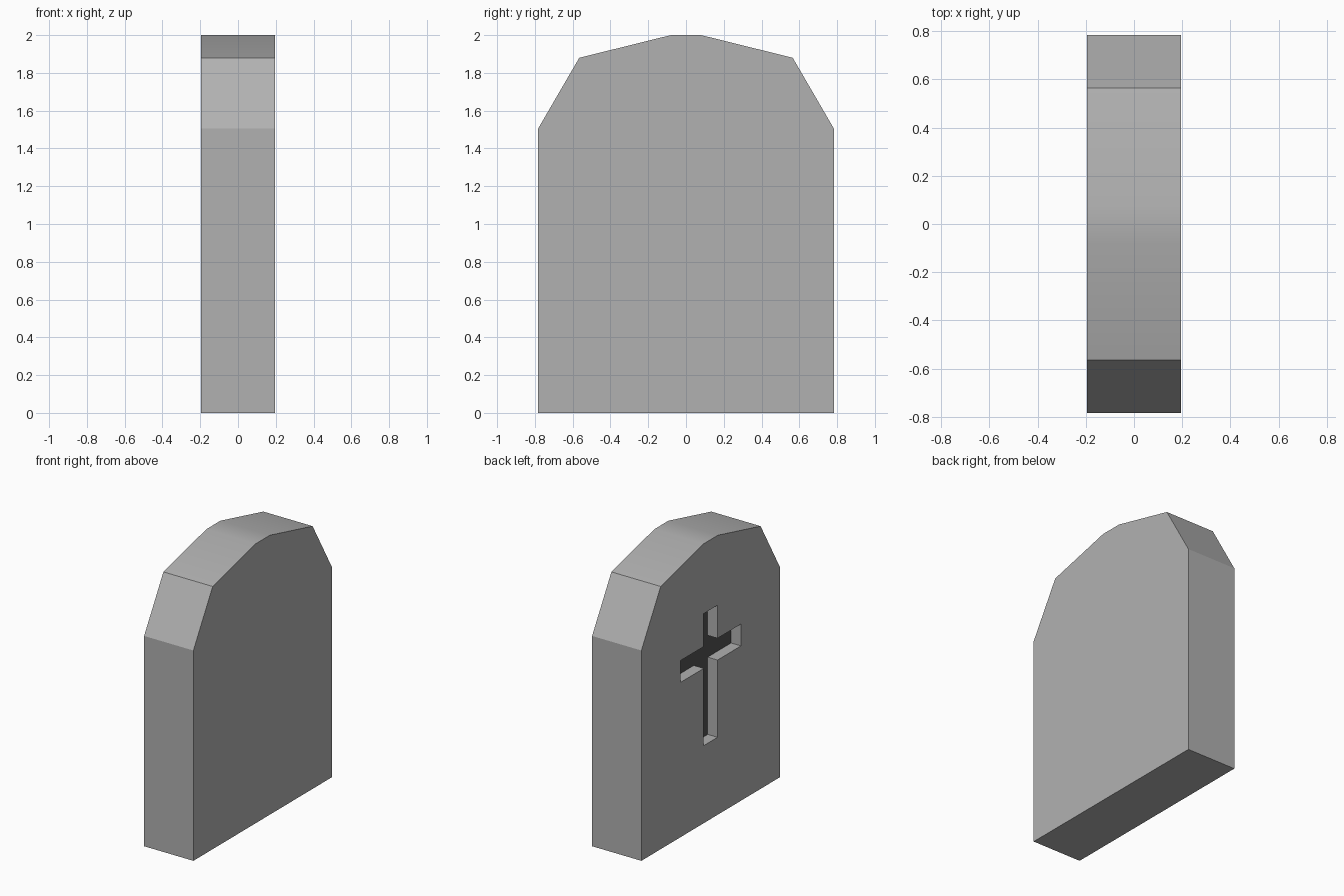
import bpy, bmesh, math

if "Cube" in bpy.data.objects:
    bpy.data.objects.remove(bpy.data.objects["Cube"])

HALF_T = 0.195   # half thickness of the slab
DEPTH = 0.078    # depth of the carved cross


def prism(name, outline, x0, x1):
    """Extrude a (y, z) outline along x from x0 to x1."""
    bm = bmesh.new()
    face = bm.faces.new([bm.verts.new((x0, y, z)) for y, z in outline])
    ext = bmesh.ops.extrude_face_region(bm, geom=[face])
    moved = [v for v in ext["geom"] if isinstance(v, bmesh.types.BMVert)]
    bmesh.ops.translate(bm, verts=moved, vec=(x1 - x0, 0, 0))
    bmesh.ops.recalc_face_normals(bm, faces=bm.faces)
    mesh = bpy.data.meshes.new(name)
    bm.to_mesh(mesh)
    bm.free()
    obj = bpy.data.objects.new(name, mesh)
    bpy.context.collection.objects.link(obj)
    return obj


def mirrored(half):
    """Close a right-hand half outline with its mirror image."""
    return half + [(-y, z) for y, z in reversed(half)]


def grey(name, value):
    mat = bpy.data.materials.new(name)
    mat.diffuse_color = (value, value, value, 1)
    mat.use_nodes = True
    mat.node_tree.nodes["Principled BSDF"].inputs["Base Color"].default_value = mat.diffuse_color
    return mat


# Slab with a faceted arched top
slab = prism("gravestone_slab", mirrored(
    [(0.783, 0), (0.783, 1.505), (0.565, 1.88), (0.08, 2.0)]), -HALF_T, HALF_T)

# Cross-shaped cutter for the -x face
cutter = prism("cross_cutter", mirrored(
    [(0.078, 0.555), (0.078, 1.108), (0.343, 1.108), (0.343, 1.264),
     (0.078, 1.264), (0.078, 1.50)]), -HALF_T - 0.1, -HALF_T + DEPTH)
cutter.hide_render = True

# Carve the recess
carve = slab.modifiers.new("carve", 'BOOLEAN')
carve.operation = 'DIFFERENCE'
carve.solver = 'EXACT'
carve.object = cutter
bpy.context.view_layer.objects.active = slab
slab.select_set(True)
bpy.ops.object.modifier_apply(modifier=carve.name)
bpy.data.objects.remove(cutter, do_unlink=True)

# Mid-grey stone with a dark recess floor
slab.data.materials.clear()
slab.data.materials.append(grey("stone", 0.44))
slab.data.materials.append(grey("dark_recess", 0.085))
for p in slab.data.polygons:
    on_floor = abs(p.center.x + HALF_T - DEPTH) < 0.005 and abs(p.normal.x) > 0.9
    p.material_index = 1 if on_floor else 0

# Soft shading over the shallow top edges only
bpy.ops.object.shade_smooth_by_angle(angle=math.radians(25))
